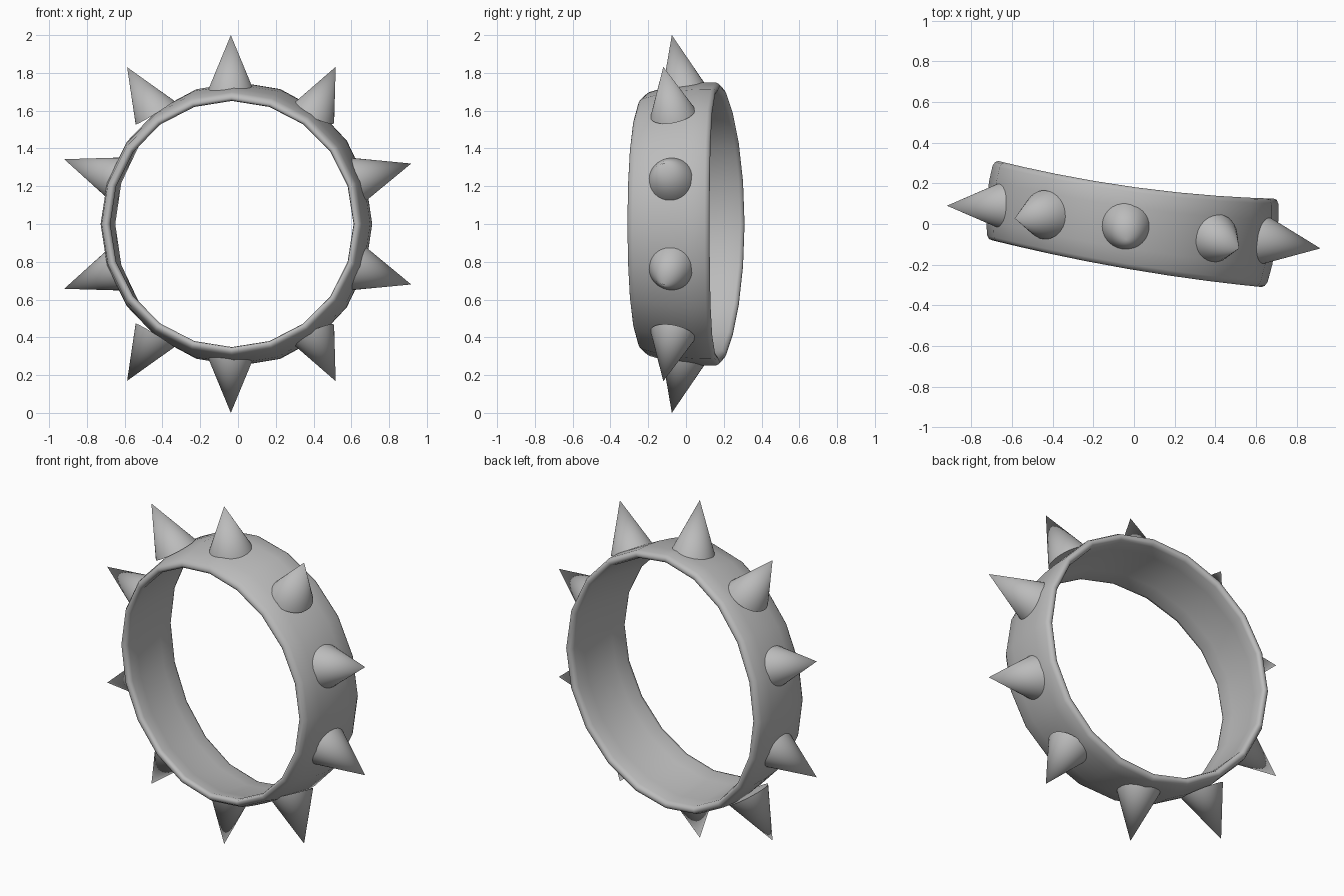
import bpy, bmesh, math
from mathutils import Vector, Matrix

cube = bpy.data.objects.get("Cube")
if cube:
    bpy.data.objects.remove(cube, do_unlink=True)

# One grey material for everything
grey = bpy.data.materials.new("matte grey")
grey.use_nodes = True
colour = (0.5, 0.5, 0.5, 1)
grey.diffuse_color = colour
grey.node_tree.nodes["Principled BSDF"].inputs["Base Color"].default_value = colour


def finish(bm, name, angle):
    """Turn a bmesh into a smooth-shaded object."""
    bmesh.ops.recalc_face_normals(bm, faces=bm.faces)
    mesh = bpy.data.meshes.new(name)
    bm.to_mesh(mesh)
    bm.free()
    mesh.materials.append(grey)
    obj = bpy.data.objects.new(name, mesh)
    bpy.context.collection.objects.link(obj)
    bpy.ops.object.select_all(action='DESELECT')
    obj.select_set(True)
    bpy.context.view_layer.objects.active = obj
    bpy.ops.object.shade_smooth_by_angle(angle=math.radians(angle))
    return obj


def mix(front, back, s):
    return front + (back - front) * (s + 1) / 2


def band_point(a, s, offset):
    """Point on the bent band: a runs around, s from front (-1) to back (1)."""
    u = math.cos(a)
    x = mix(-0.035, 0.01, s) + (mix(0.685, 0.70, s) + offset) * u
    z = 1 + (mix(0.69, 0.75, s) + offset) * math.sin(a)
    y = mix(-0.22 - 0.115 * u + 0.025 * u * u,
            0.18 - 0.0925 * u + 0.0375 * u * u, s)
    return Vector((x, y, z))


# Band: rounded strip cross-section carried round the bent loop
half = [(0, 0.02), (0.5, 0.015), (0.88, 0.004), (0.97, -0.007),
        (1, -0.022), (0.97, -0.036), (0.88, -0.042), (0.5, -0.036)]
profile = half + [(0, -0.034)] + [(-s, o) for s, o in reversed(half[1:])]
SEGMENTS = 20
bm = bmesh.new()
rings = [[bm.verts.new(band_point(math.tau * i / SEGMENTS, s, o)) for s, o in profile]
         for i in range(SEGMENTS)]
n = len(profile)
for i, ring in enumerate(rings):
    nxt = rings[(i + 1) % SEGMENTS]
    for j in range(n):
        k = (j + 1) % n
        bm.faces.new((ring[j], ring[k], nxt[k], nxt[j]))
finish(bm, "band", 60)


# Spikes: base centre and tip, heights measured from the band's middle
spikes = {
    "middle": ((-0.038, -0.012, 0.71), (-0.038, -0.075, 1.0)),
    "left_outer": ((0.40, -0.07, 0.585), (0.517, -0.12, 0.832)),
    "left_side": ((0.64, -0.08, 0.235), (0.917, -0.12, 0.32)),
    "right_outer": ((-0.44, 0.045, 0.59), (-0.587, 0.028, 0.83)),
    "right_side": ((-0.64, 0.09, 0.24), (-0.92, 0.09, 0.343)),
}
for name, (base, tip) in spikes.items():
    for level, sign in (("upper", 1), ("lower", -1)):
        b = Vector((base[0], base[1], 1 + sign * base[2]))
        t = Vector((tip[0], tip[1], 1 + sign * tip[2]))
        axis = t - b
        turn = axis.to_track_quat('Z', 'Y').to_matrix().to_4x4()
        bm = bmesh.new()
        bmesh.ops.create_cone(bm, cap_ends=True, segments=32, radius1=0.12, radius2=0,
                              depth=axis.length,
                              matrix=Matrix.Translation((b + t) / 2) @ turn)
        bmesh.ops.remove_doubles(bm, verts=bm.verts, dist=0.0001)
        finish(bm, f"{level}_{name}_spike", 40)
